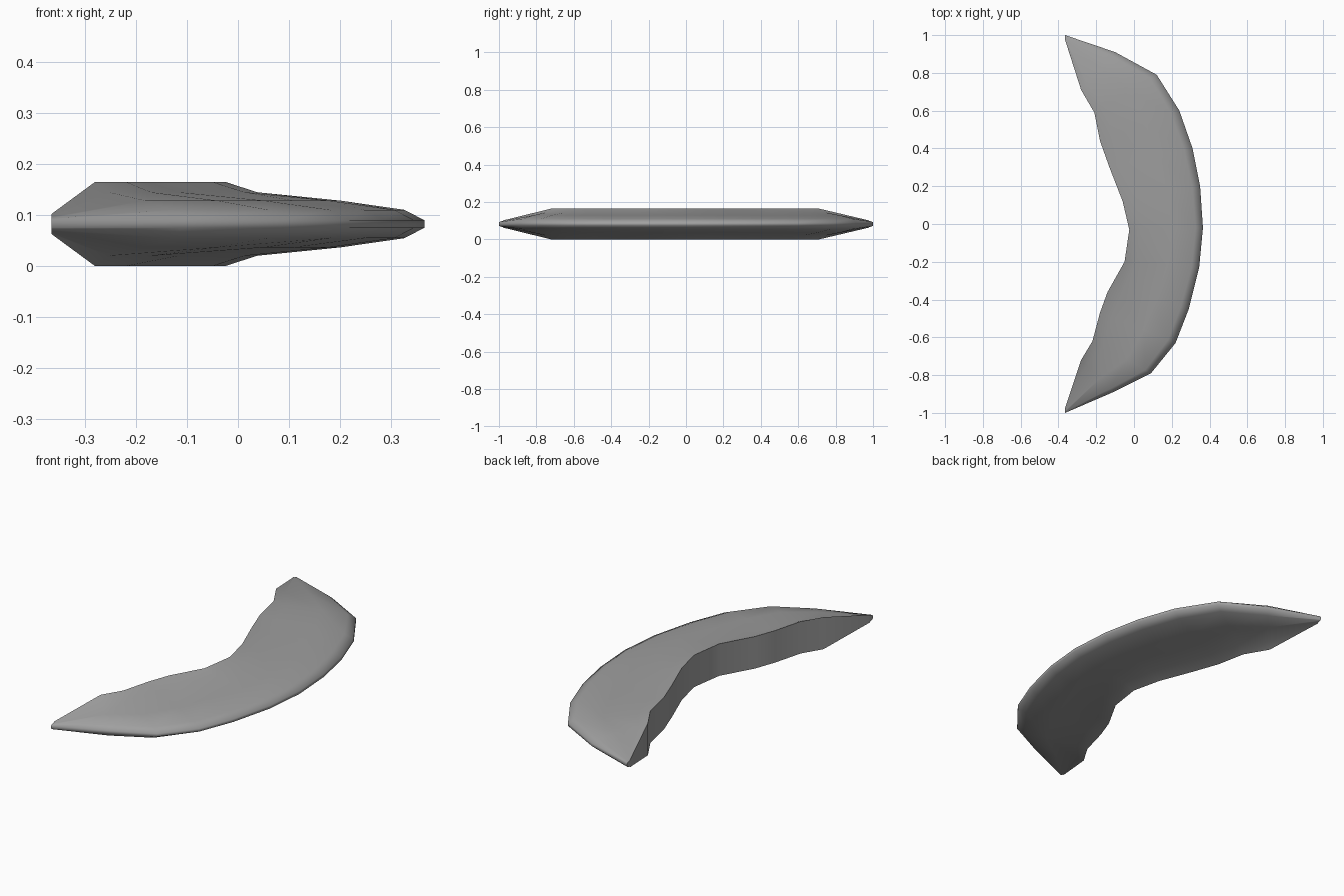
import bpy
import bmesh
from mathutils import Vector

cube = bpy.data.objects.get("Cube")
if cube:
    bpy.data.objects.remove(cube, do_unlink=True)

# Plan curves of the crescent, paired from back tip to front tip
INNER = [(-.365, .975), (-.28, .71), (-.21, .59), (-.18, .44), (-.13, .30),
         (-.06, .12), (-.025, -.03), (-.05, -.2), (-.14, -.36), (-.18, -.47),
         (-.22, -.62), (-.28, -.72), (-.365, -.975)]
OUTER = [(-.365, 1), (-.1, .91), (.12, .79), (.24, .60), (.31, .4),
         (.35, .2), (.365, -.02), (.345, -.23), (.29, -.45), (.22, -.63),
         (.09, -.79), (-.11, -.89), (-.365, -1)]
# Half thickness across the width: (fraction from inner wall, share of height)
TAPER = [(0, 1), (.16, .73), (.58, .51), (.9, .27), (1, 0)]
MID, RIM, WALL, TIP = .0825, .0075, .0825, .02

grey = bpy.data.materials.new("mid_grey")
grey.use_nodes = True
grey.diffuse_color = (.35, .35, .35, 1)
grey.node_tree.nodes["Principled BSDF"].inputs["Base Color"].default_value = (.35, .35, .35, 1)

# Closed cross-section rings: top from inner to outer, then bottom back
bm = bmesh.new()
rings = []
last = len(INNER) - 1
for i, (a, b) in enumerate(zip(INNER, OUTER)):
    a, b = Vector(a), Vector(b)
    wall = TIP if i in (0, last) else WALL
    top, bottom = [], []
    for t, share in TAPER:
        p = a.lerp(b, t)
        half = RIM + (wall - RIM) * share
        top.append(bm.verts.new((p.x, p.y, MID + half)))
        bottom.append(bm.verts.new((p.x, p.y, MID - half)))
    rings.append(top + bottom[::-1])

# Skin the rings and close both tips
n = len(rings[0])
for r, s in zip(rings, rings[1:]):
    for k in range(n):
        bm.faces.new((r[k], r[(k + 1) % n], s[(k + 1) % n], s[k]))
bm.faces.new(rings[0])
bm.faces.new(rings[-1])
bmesh.ops.recalc_face_normals(bm, faces=bm.faces)

# Smooth skin with crisp edges around the inner wall and tips
for f in bm.faces:
    f.smooth = True
for r, s in zip(rings, rings[1:]):
    for k in (0, n - 1):
        bm.edges.get((r[k], s[k])).smooth = False
for r in (rings[0], rings[-1]):
    for k in range(n):
        bm.edges.get((r[k], r[(k + 1) % n])).smooth = False

mesh = bpy.data.meshes.new("crescent_blade")
bm.to_mesh(mesh)
bm.free()
mesh.materials.append(grey)
blade = bpy.data.objects.new("crescent_blade", mesh)
bpy.context.collection.objects.link(blade)
